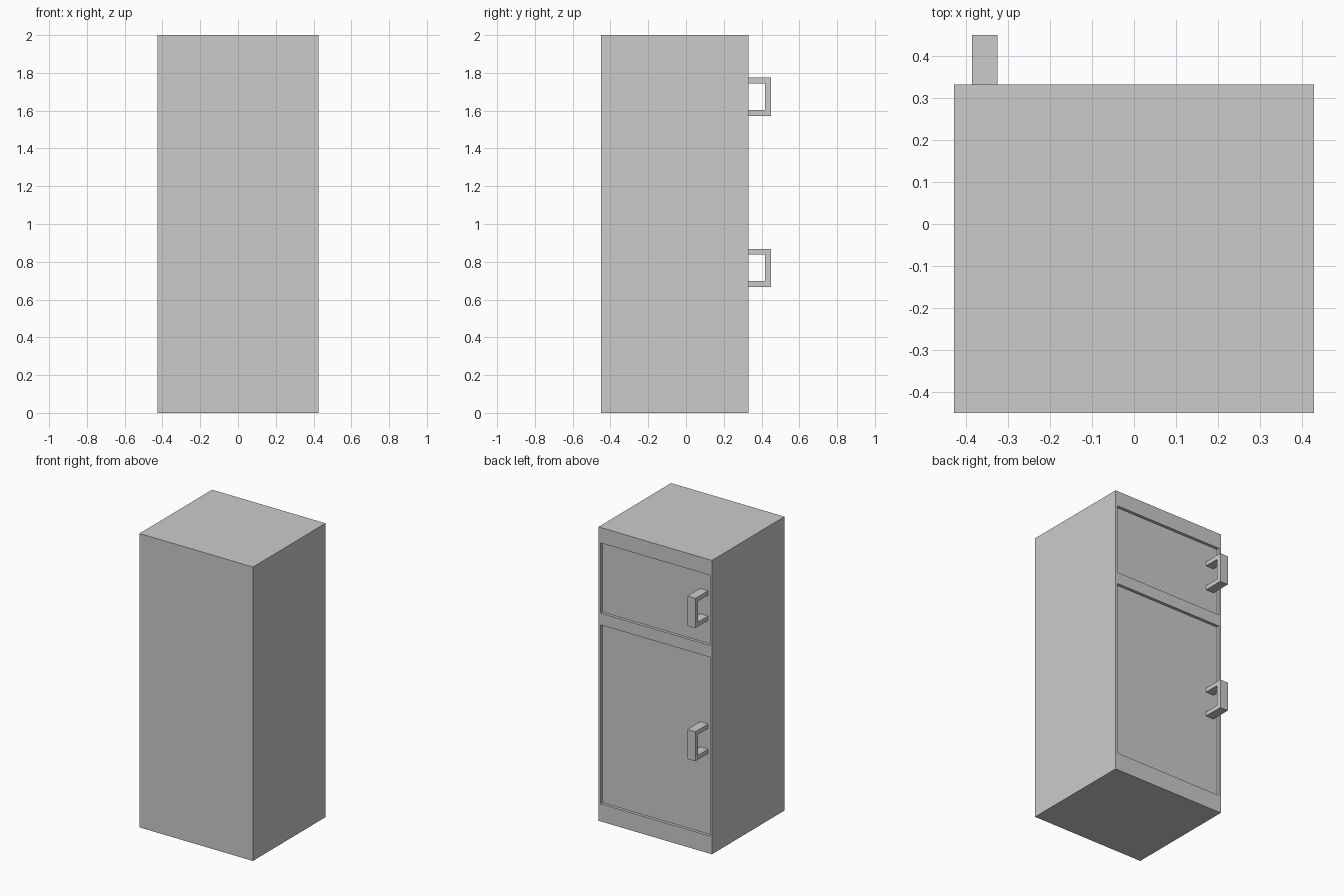
import bpy, bmesh

if "Cube" in bpy.data.objects:
    bpy.data.objects.remove(bpy.data.objects["Cube"])

HALF_W, BACK, FACE = 0.427, -0.449, 0.331
RECESS = 0.02


def box(name, lo, hi):
    bm = bmesh.new()
    bmesh.ops.create_cube(bm, size=1)
    for v in bm.verts:
        v.co = [lo[i] if v.co[i] < 0 else hi[i] for i in range(3)]
    return finish(name, bm)


def finish(name, bm):
    bmesh.ops.recalc_face_normals(bm, faces=bm.faces)
    mesh = bpy.data.meshes.new(name)
    bm.to_mesh(mesh)
    bm.free()
    obj = bpy.data.objects.new(name, mesh)
    bpy.context.collection.objects.link(obj)
    return obj


def handle(name, z0, z1):
    # C-shaped profile in the YZ plane, extruded along X
    y0, y1, t = FACE - RECESS, 0.449, 0.03
    profile = [(y0, z0), (y1, z0), (y1, z1), (y0, z1),
               (y0, z1 - t), (y1 - t, z1 - t), (y1 - t, z0 + t), (y0, z0 + t)]
    bm = bmesh.new()
    face = bm.faces.new([bm.verts.new((-0.385, y, z)) for y, z in profile])
    ext = bmesh.ops.extrude_face_region(bm, geom=[face])["geom"]
    verts = [g for g in ext if isinstance(g, bmesh.types.BMVert)]
    bmesh.ops.translate(bm, verts=verts, vec=(0.061, 0, 0))
    return finish(name, bm)


# Cabinet
cabinet = box("cabinet", (-HALF_W, BACK, 0), (HALF_W, FACE, 2))

# Shallow recessed door panels and their pull handles
for part, z0, z1, h0, h1 in (("freezer", 1.417, 1.895, 1.573, 1.775),
                             ("fridge", 0.12, 1.337, 0.667, 0.868)):
    cutter = box(part + "_door_cutter", (-0.411, FACE - RECESS, z0),
                 (0.411, FACE + 0.1, z1))
    cutter.hide_render = True
    cutter.hide_set(True)
    mod = cabinet.modifiers.new(part + "_door_recess", 'BOOLEAN')
    mod.operation = 'DIFFERENCE'
    mod.solver = 'EXACT'
    mod.object = cutter
    handle(part + "_handle", h0, h1)
